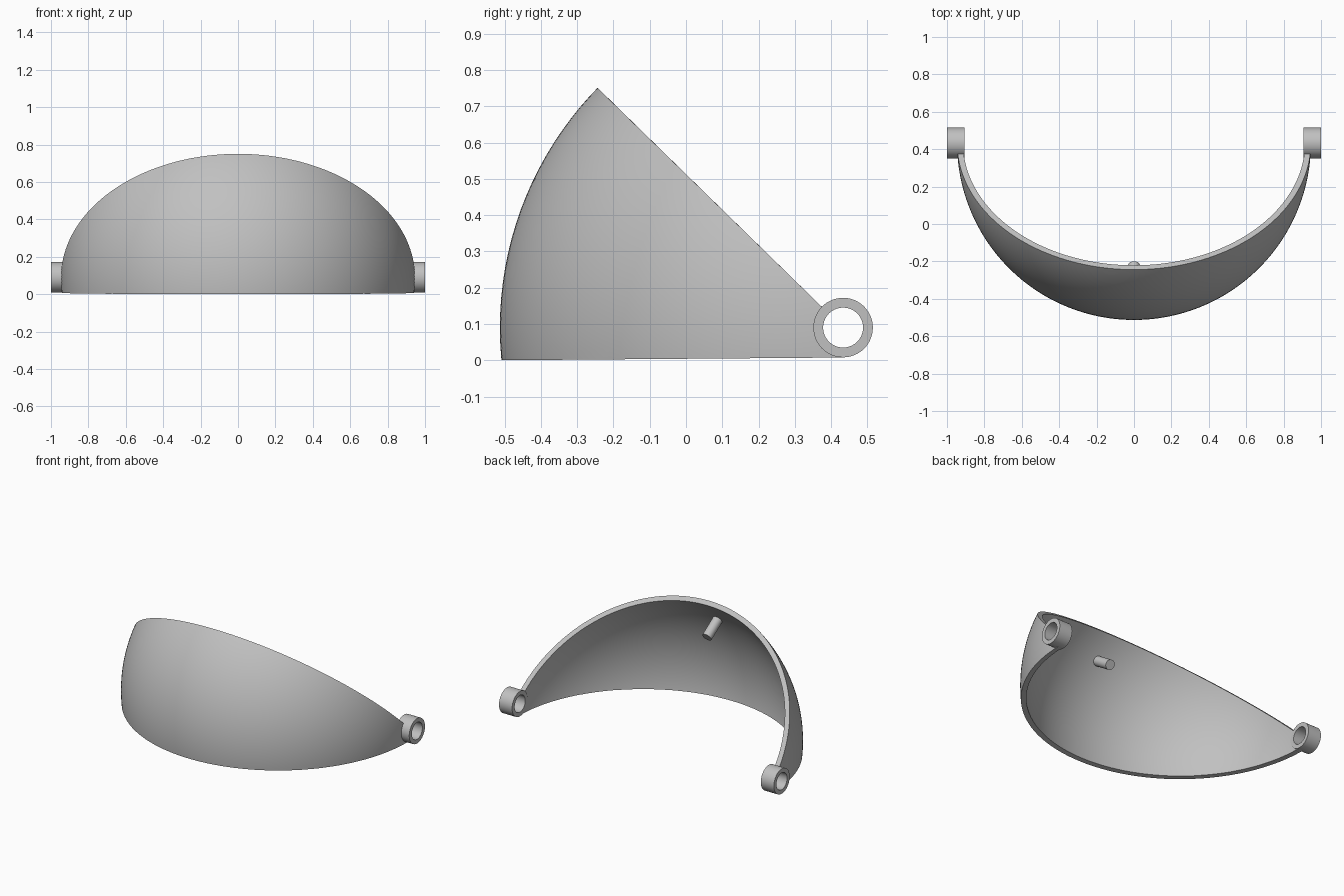
import bpy, bmesh, math
from mathutils import Matrix, Vector

cube = bpy.data.objects.get("Cube")
if cube:
    bpy.data.objects.remove(cube, do_unlink=True)

PIVOT = Vector((0, 0.433, 0.09))   # sphere centre, on the hinge axis
RADIUS, WALL = 0.946, 0.032
RIM_ANGLE = math.radians(44.3)     # slope of the upper rim
PEG_ANGLE = math.radians(33.5)

grey = bpy.data.materials.new("plain_grey")
grey.use_nodes = True
grey.diffuse_color = (0.53, 0.53, 0.53, 1)
grey.node_tree.nodes["Principled BSDF"].inputs["Base Color"].default_value = grey.diffuse_color


def finish(name, bm, thickness=0):
    """Turn a bmesh into a smooth-shaded object with sharp edges kept."""
    bmesh.ops.recalc_face_normals(bm, faces=bm.faces)
    mesh = bpy.data.meshes.new(name)
    bm.to_mesh(mesh)
    bm.free()
    mesh.materials.append(grey)
    obj = bpy.data.objects.new(name, mesh)
    bpy.context.collection.objects.link(obj)
    bpy.ops.object.select_all(action='DESELECT')
    obj.select_set(True)
    bpy.context.view_layer.objects.active = obj
    if thickness:
        solid = obj.modifiers.new("wall", 'SOLIDIFY')
        solid.thickness = thickness
        solid.offset = -1
        bpy.ops.object.modifier_apply(modifier=solid.name)
    bpy.ops.object.shade_smooth_by_angle(angle=math.radians(35))
    return obj


# Visor shell: sphere with poles on the hinge axis, trimmed by planes
bm = bmesh.new()
bmesh.ops.create_uvsphere(bm, u_segments=144, v_segments=96, radius=RADIUS,
                          matrix=Matrix.Translation(PIVOT) @ Matrix.Rotation(math.pi / 2, 4, 'Y'))
pole_x = math.sqrt(RADIUS ** 2 - 0.07 ** 2)
trims = [
    (PIVOT, (0, math.sin(RIM_ANGLE), math.cos(RIM_ANGLE))),   # upper rim
    ((0, -0.51, 0), (0, 0.008, -1)),                          # lower edge
    (PIVOT, (0, 1, 0)),                                       # behind hinge
    ((pole_x, 0, 0), (1, 0, 0)),                              # hinge openings
    ((-pole_x, 0, 0), (-1, 0, 0)),
]
for point, outward in trims:
    bmesh.ops.bisect_plane(bm, geom=bm.verts[:] + bm.edges[:] + bm.faces[:], dist=1e-5,
                           plane_co=point, plane_no=outward, clear_outer=True)
bmesh.ops.remove_doubles(bm, verts=bm.verts, dist=0.0005)
# Keep the open shell's normals pointing away from the pivot
bmesh.ops.recalc_face_normals(bm, faces=bm.faces)
shell = finish("visor_shell", bm)
mesh = shell.data
if mesh.polygons[0].normal.dot(mesh.polygons[0].center - PIVOT) < 0:
    mesh.flip_normals()
solid = shell.modifiers.new("wall", 'SOLIDIFY')
solid.thickness, solid.offset = WALL, -1
bpy.ops.object.modifier_apply(modifier=solid.name)
bpy.ops.object.shade_smooth_by_angle(angle=math.radians(35))

# Hinge rings: rectangular section spun around the hinge axis
for side, name in ((1, "left_hinge_ring"), (-1, "right_hinge_ring")):
    bm = bmesh.new()
    section = [(0.905, 0.055), (1.0, 0.055), (1.0, 0.082), (0.905, 0.082)]
    verts = [bm.verts.new(PIVOT + Vector((side * x, 0, r))) for x, r in section]
    edges = [bm.edges.new((verts[i], verts[i - 1])) for i in range(4)]
    bmesh.ops.spin(bm, geom=verts + edges, cent=PIVOT, axis=(1, 0, 0),
                   angle=math.tau, steps=64)
    bmesh.ops.remove_doubles(bm, verts=bm.verts, dist=0.0001)
    finish(name, bm)

# Inner peg: short rod pointing from the shell towards the pivot
outward = Vector((0, -math.cos(PEG_ANGLE), math.sin(PEG_ANGLE)))
inner, outer = 0.78, 0.925
bm = bmesh.new()
bmesh.ops.create_cone(bm, cap_ends=True, segments=40, radius1=0.031, radius2=0.031,
                      depth=outer - inner,
                      matrix=Matrix.Translation(PIVOT + outward * (inner + outer) / 2)
                      @ outward.to_track_quat('Z', 'Y').to_matrix().to_4x4())
finish("inner_peg", bm)
